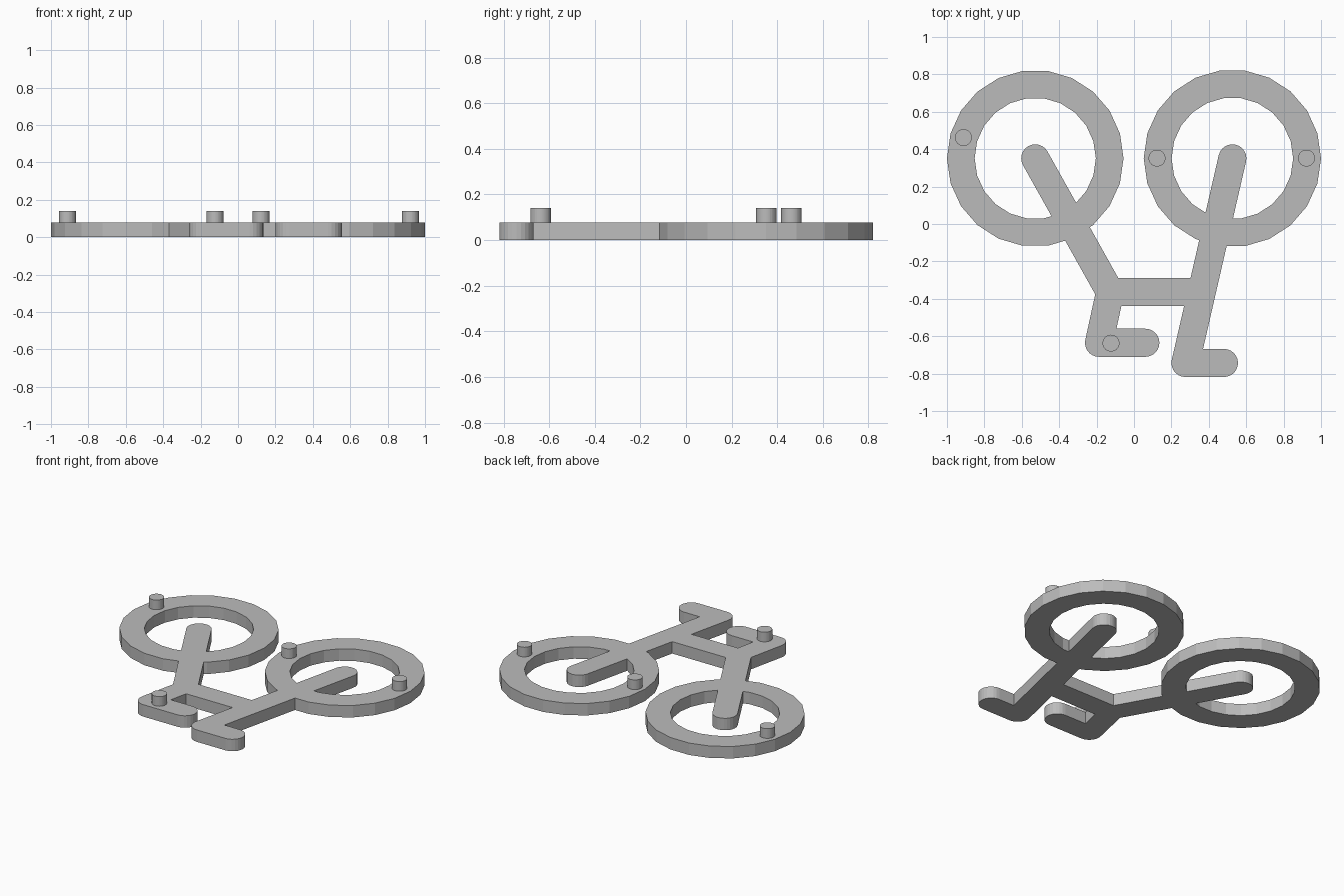
import bpy, bmesh, math
from mathutils import Vector

if "Cube" in bpy.data.objects:
    bpy.data.objects.remove(bpy.data.objects["Cube"])

THICK, PEG_TOP, BAR_R = 0.078, 0.141, 0.075
WHEEL_SIDES = 22

grey = bpy.data.materials.new("plain grey")
grey.use_nodes = True
grey.diffuse_color = (0.5, 0.5, 0.5, 1)
grey.node_tree.nodes["Principled BSDF"].inputs["Base Color"].default_value = grey.diffuse_color


def finish(name, bm):
    bmesh.ops.recalc_face_normals(bm, faces=bm.faces)
    mesh = bpy.data.meshes.new(name)
    bm.to_mesh(mesh)
    bm.free()
    mesh.materials.append(grey)
    obj = bpy.data.objects.new(name, mesh)
    bpy.context.collection.objects.link(obj)
    return obj


def arc(center, radius, start, sweep, steps):
    return [(center[0] + radius * math.cos(start + sweep * i / steps),
             center[1] + radius * math.sin(start + sweep * i / steps)) for i in range(steps + 1)]


def prism(name, outline, z0, z1):
    bm = bmesh.new()
    face = bm.faces.new([bm.verts.new((x, y, z0)) for x, y in outline])
    new = bmesh.ops.extrude_face_region(bm, geom=[face])["geom"]
    tops = [v for v in new if isinstance(v, bmesh.types.BMVert)]
    bmesh.ops.translate(bm, verts=tops, vec=(0, 0, z1 - z0))
    return finish(name, bm)


def bar(name, a, b):
    """Flat bar with a round end at each point."""
    d = Vector(b) - Vector(a)
    turn = math.atan2(d.y, d.x)
    outline = (arc(b, BAR_R, turn - math.pi / 2, math.pi, 12)
               + arc(a, BAR_R, turn + math.pi / 2, math.pi, 12))
    return prism(name, outline, 0, THICK)


def wheel(name, center, outer, inner):
    """Flat ring with a square cross-section."""
    bm = bmesh.new()
    rings = [[bm.verts.new((x, y, z)) for x, y in arc(center, r, 0, math.tau, WHEEL_SIDES)[:-1]]
             for r, z in ((outer, 0), (outer, THICK), (inner, THICK), (inner, 0))]
    for k in range(4):
        lo, hi = rings[k], rings[(k + 1) % 4]
        for i in range(WHEEL_SIDES):
            j = (i + 1) % WHEEL_SIDES
            bm.faces.new((lo[i], lo[j], hi[j], hi[i]))
    return finish(name, bm)


# Joints of the bicycle outline
hub_r, hub_l = (-0.528, 0.351), (0.526, 0.351)
seat_joint, fork_joint = (-0.128, -0.364), (0.362, -0.364)
seat_back, seat_tip = (-0.187, -0.635), (0.061, -0.635)
grip_back, grip_tip = (0.275, -0.743), (0.481, -0.743)

# Wheels and frame bars, merged into one plate
plate = wheel("bicycle_plate", hub_r, 0.472, 0.324)
parts = [
    bar("rear_stay", hub_r, seat_joint),
    bar("seat_post", seat_joint, seat_back),
    bar("saddle", seat_back, seat_tip),
    bar("top_tube", seat_joint, fork_joint),
    bar("fork", hub_l, grip_back),
    bar("handlebar", grip_back, grip_tip),
    wheel("front_wheel", hub_l, 0.474, 0.325),
]
bpy.context.view_layer.objects.active = plate
for part in parts:
    mod = plate.modifiers.new("merge", "BOOLEAN")
    mod.operation, mod.solver, mod.object = "UNION", "EXACT", part
    bpy.ops.object.modifier_apply(modifier=mod.name)
    bpy.data.objects.remove(part)

# Round pegs standing on the plate
pegs = {
    "rear_wheel_peg": (-0.912, 0.462),
    "front_wheel_inner_peg": (0.123, 0.352),
    "front_wheel_outer_peg": (0.922, 0.352),
    "saddle_peg": (-0.123, -0.637),
}
for name, spot in pegs.items():
    prism(name, arc(spot, 0.045, 0, math.tau, 32)[:-1], THICK, PEG_TOP)
